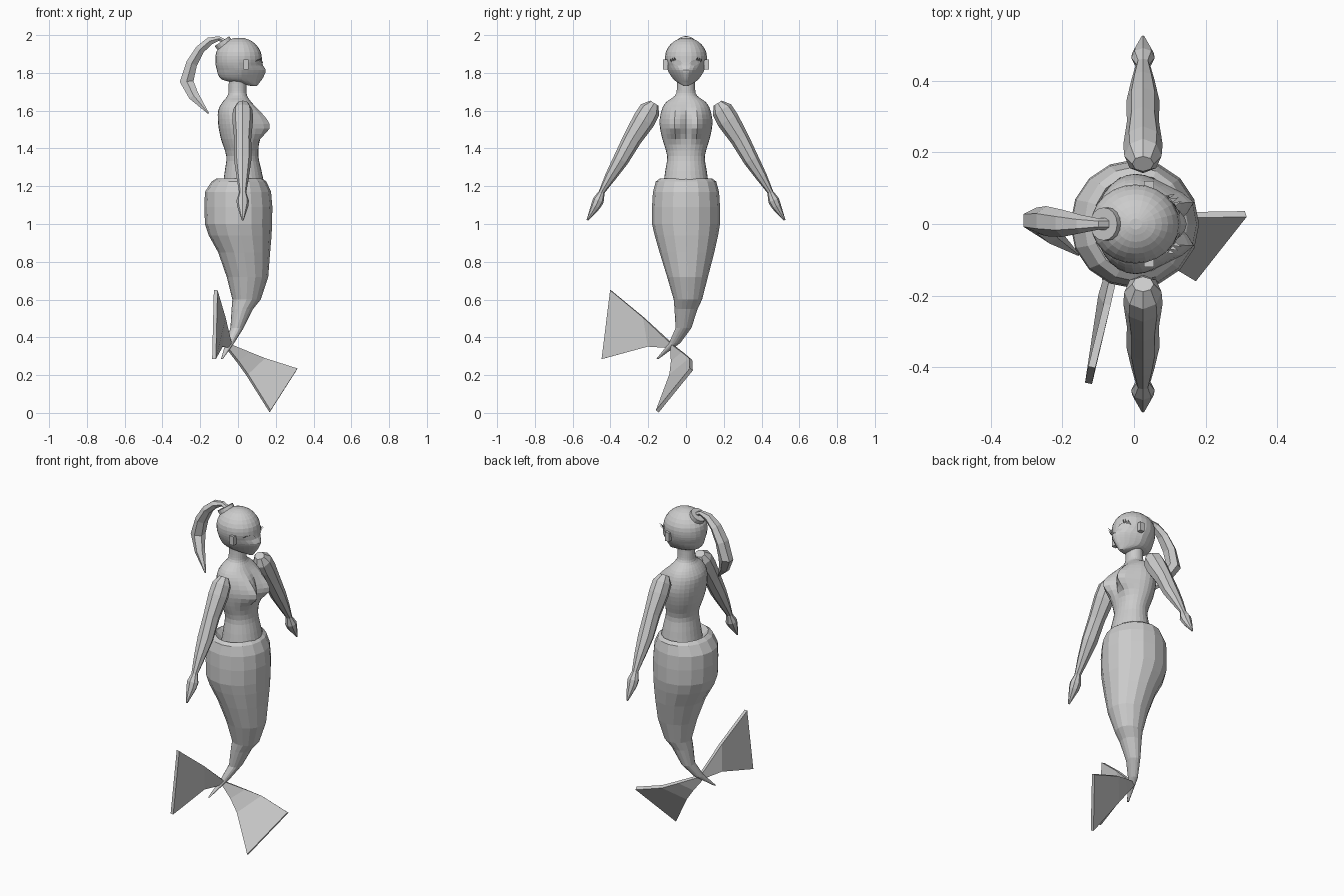
import bpy, bmesh, math
from mathutils import Vector

if "Cube" in bpy.data.objects:
    bpy.data.objects.remove(bpy.data.objects["Cube"])

skin = bpy.data.materials.new("plain grey")
skin.diffuse_color = (0.6, 0.6, 0.6, 1)
skin.use_nodes = True
skin.node_tree.nodes["Principled BSDF"].inputs["Base Color"].default_value = skin.diffuse_color


def finish(name, bm):
    bmesh.ops.recalc_face_normals(bm, faces=bm.faces)
    me = bpy.data.meshes.new(name)
    bm.to_mesh(me)
    bm.free()
    me.materials.append(skin)
    ob = bpy.data.objects.new(name, me)
    bpy.context.collection.objects.link(ob)
    return ob


def skin_rings(name, rings):
    """Bridge equal rings of points and cap both ends."""
    bm = bmesh.new()
    vs = [[bm.verts.new(p) for p in r] for r in rings]
    n = len(vs[0])
    for a, b in zip(vs, vs[1:]):
        for i in range(n):
            bm.faces.new((a[i], a[(i + 1) % n], b[(i + 1) % n], b[i]))
    bm.faces.new(vs[0])
    bm.faces.new(vs[-1])
    return finish(name, bm)


def smooth_rows(rows, k):
    """Catmull-Rom subdivision of a table of section values."""
    out = []
    for i in range(len(rows) - 1):
        p0, p1 = rows[max(i - 1, 0)], rows[i]
        p2, p3 = rows[i + 1], rows[min(i + 2, len(rows) - 1)]
        for s in range(k):
            t = s / k
            out.append([b + 0.5 * t * (c - a + t * (2 * a - 5 * b + 4 * c - d + t * (3 * (b - c) + d - a)))
                        for a, b, c, d in zip(p0, p1, p2, p3)])
    return out + [list(rows[-1])]


def body(name, rows, n, k=1, shape=None):
    """Rows: height, back x, front x, half width, y centre, front pinch."""
    rings = []
    for z, x0, x1, w, yc, pinch in smooth_rows(rows, k):
        ring = []
        for i in range(n):
            a = 2 * math.pi * i / n
            c, s = math.cos(a), math.sin(a)
            p = Vector(((x0 + x1) / 2 + c * (x1 - x0) / 2,
                        yc + s * w * (1 - pinch * max(c, 0)), z))
            ring.append(shape(p, c) if shape else p)
        rings.append(ring)
    return skin_rings(name, rings)


def tube(name, rows, u, n):
    """Rows: centre, radius along u, radius across u."""
    u, rings = Vector(u), []
    for i, (c, ru, rv) in enumerate(rows):
        d = Vector(rows[min(i + 1, len(rows) - 1)][0]) - Vector(rows[max(i - 1, 0)][0])
        v = d.cross(u).normalized()
        rings.append([Vector(c) + u * ru * math.cos(2 * math.pi * j / n)
                      + v * rv * math.sin(2 * math.pi * j / n) for j in range(n)])
    return skin_rings(name, rings)


# Head with a pinched, forward chin
head = body("head", [
    (1.73, .075, .10, .012, 0, 0), (1.75, -.03, .115, .045, 0, .3),
    (1.765, -.085, .127, .065, 0, .4), (1.79, -.105, .14, .084, 0, .4),
    (1.815, -.112, .147, .097, 0, .35), (1.84, -.118, .132, .105, 0, .15),
    (1.87, -.12, .127, .11, 0, 0), (1.91, -.115, .121, .107, 0, 0),
    (1.95, -.088, .095, .083, 0, 0), (1.975, -.05, .06, .05, 0, 0),
    (1.986, -.012, .022, .015, 0, 0)], 24, 2)


# Torso and neck, with the bust as two rounded swellings
def bust(p, c):
    if c > 0:
        g = math.exp(-((abs(p.y) - .062) / .042) ** 2)
        dz = p.z - 1.515
        p.x += .065 * g * math.exp(-(dz / (.085 if dz > 0 else .055)) ** 2) * min(1, 2 * c)
    return p


body("torso", [
    (1.18, -.085, .145, .125, 0, 0), (1.28, -.07, .125, .11, 0, 0),
    (1.36, -.062, .108, .10, 0, 0), (1.45, -.09, .112, .125, 0, 0),
    (1.53, -.105, .115, .14, 0, 0), (1.60, -.105, .10, .13, 0, 0),
    (1.645, -.082, .07, .105, 0, 0), (1.68, -.055, .048, .058, 0, 0),
    (1.72, -.05, .045, .048, 0, 0), (1.78, -.048, .045, .048, 0, 0)], 28, 3, bust)

# Fish tail, tapering to a sideways tip
body("fish_tail", [
    (1.205, -.08, .135, .12, 0, 0), (1.24, -.115, .13, .14, 0, 0),
    (1.225, -.14, .15, .16, 0, 0), (1.17, -.175, .175, .175, 0, 0),
    (1.09, -.178, .182, .18, 0, 0), (1.0, -.175, .18, .18, 0, 0),
    (.94, -.155, .178, .168, .002, 0), (.85, -.105, .17, .145, .005, 0),
    (.72, -.06, .16, .108, .008, 0), (.60, -.03, .12, .075, .01, 0),
    (.55, -.034, .08, .061, 0, 0), (.45, -.04, .03, .042, -.013, 0),
    (.37, -.065, -.02, .03, -.06, 0), (.285, -.09, -.08, .006, -.152, 0)], 16)

# Flukes: rows from root to edge, each with a top and a bottom point
flukes = {
    "upper_fluke": [((-.042, -.08, .37), (-.055, -.085, .345)),
                    ((-.075, -.225, .505), (-.09, -.20, .352)),
                    ((-.118, -.40, .65), (-.127, -.445, .285))],
    "lower_fluke": [((-.04, -.07, .36), (-.055, -.075, .34)),
                    ((.06, -.015, .318), (.0, -.072, .27)),
                    ((.14, .025, .285), (.05, -.08, .20)),
                    ((.312, .028, .23), (.17, -.152, .008))]}
for name, rows in flukes.items():
    bm = bmesh.new()
    vs = [[bm.verts.new(p) for p in r] for r in rows]
    for a, b in zip(vs, vs[1:]):
        bm.faces.new((a[0], a[1], b[1], b[0]))
    ob = finish(name, bm)
    m = ob.modifiers.new("thickness", "SOLIDIFY")
    m.thickness, m.offset = .02, 0

# Arms and pointed hands
for side, s in (("left", 1), ("right", -1)):
    def row(y, z, rx, rv):
        return ((.025, s * y, z), rx, rv)
    tube(side + "_arm", [
        row(.168, 1.64, .03, .025), row(.19, 1.605, .052, .056),
        row(.222, 1.55, .055, .06), row(.285, 1.45, .045, .05),
        row(.345, 1.34, .046, .042), row(.40, 1.25, .033, .03),
        row(.452, 1.16, .018, .014)], (1, 0, 0), 8)
    tube(side + "_hand", [
        row(.443, 1.175, .016, .014), row(.464, 1.125, .033, .03),
        row(.478, 1.095, .03, .026), row(.522, 1.02, .005, .005)], (1, 0, 0), 8)

    # Ear: small upright block
    bm = bmesh.new()
    bmesh.ops.create_cube(bm, size=1)
    for v in bm.verts:
        v.co = (.042 + v.co.x * .028, s * (.108 + v.co.y * .025), 1.845 + v.co.z * .052)
    finish(side + "_ear", bm)

    # Eye and lashes laid on the face
    def on_face(y, z, lift):
        hit, p, _, _ = head.ray_cast(Vector((1, s * y, z)), Vector((-1, 0, 0)))
        return p + Vector((lift, 0, 0))
    marks = {"eye": [(.022, 1.848), (.035, 1.839), (.052, 1.838), (.068, 1.85),
                     (.055, 1.862), (.037, 1.86)],
             "upper_lid": [(.018, 1.85), (.037, 1.86), (.055, 1.862), (.072, 1.852),
                           (.082, 1.874), (.056, 1.869), (.036, 1.867)]}
    for name, pts in marks.items():
        bm = bmesh.new()
        lift = .004 if name == "eye" else .007
        bm.faces.new([bm.verts.new(on_face(y, z, lift)) for y, z in pts])
        finish(side + "_" + name, bm)
    bm = bmesh.new()
    for y, z in ((.056, 1.868), (.066, 1.865), (.076, 1.862)):
        tip = on_face(y, z, .004) + Vector((.02, s * .008, .016))
        bm.faces.new([bm.verts.new(p) for p in
                      (on_face(y - .005, z, .004), on_face(y + .004, z - .004, .004), tip)])
    finish(side + "_lashes", bm)

# Hair band and ponytail
tube("hair_band", [((-.066, 0, 1.94), .046, .046), ((-.085, 0, 1.968), .046, .046)], (0, 1, 0), 16)
tube("ponytail", [
    ((-.07, 0, 1.965), .018, .014), ((-.10, 0, 1.982), .016, .014),
    ((-.15, 0, 1.968), .026, .024), ((-.20, .002, 1.925), .038, .028),
    ((-.245, .008, 1.85), .042, .034), ((-.272, .01, 1.755), .036, .042),
    ((-.235, -.025, 1.68), .03, .032), ((-.156, -.085, 1.585), .004, .004)], (0, 1, 0), 6)
